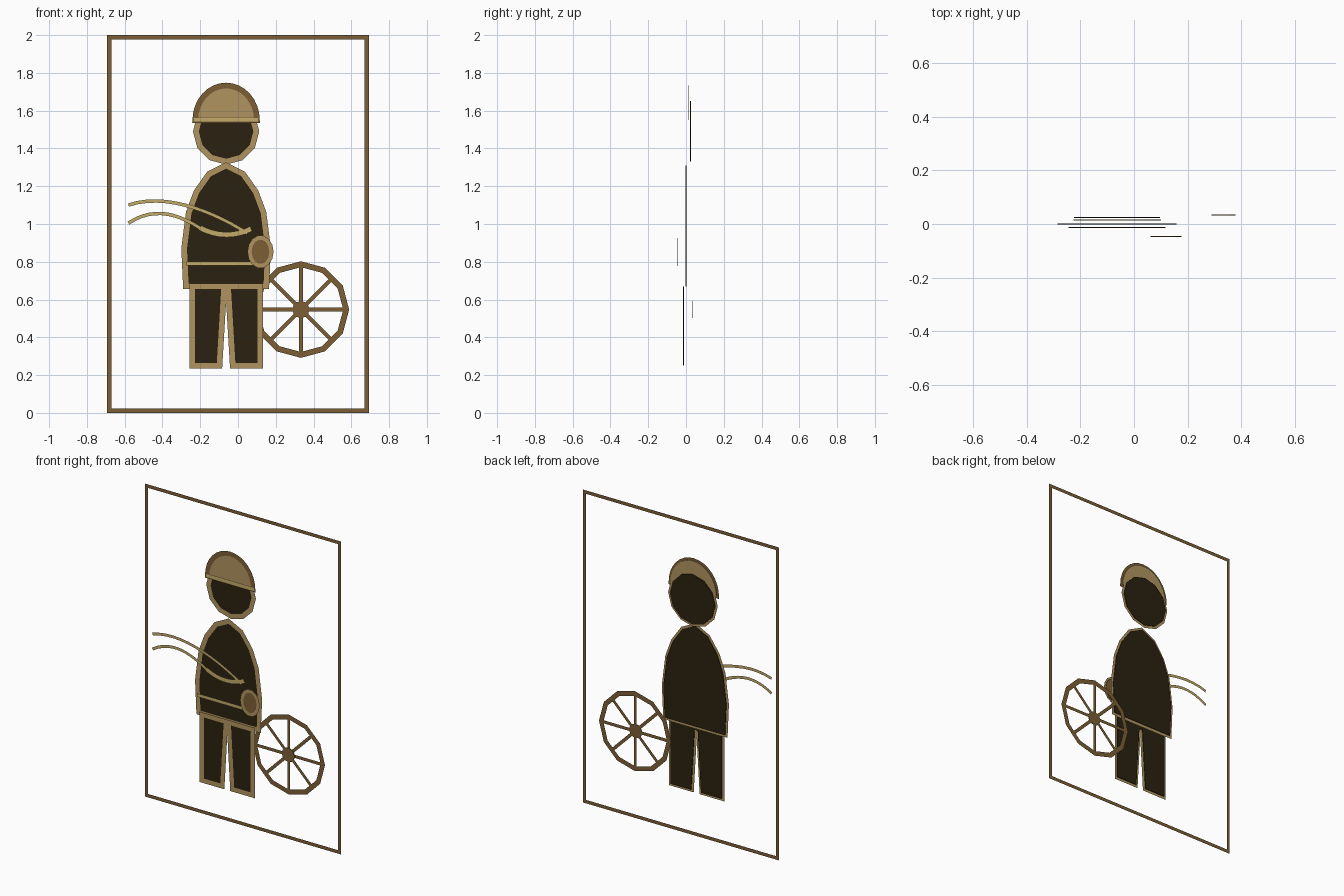
import bpy, bmesh, math
from mathutils import Vector
from mathutils.geometry import interpolate_bezier

cube = bpy.data.objects.get("Cube")
if cube:
    bpy.data.objects.remove(cube, do_unlink=True)


def material(name, rgb):
    linear = [((c / 255 + 0.055) / 1.055) ** 2.4 for c in rgb] + [1.0]
    mat = bpy.data.materials.new(name)
    mat.use_nodes = True
    mat.diffuse_color = linear
    mat.node_tree.nodes["Principled BSDF"].inputs["Base Color"].default_value = linear
    return mat


DARK = material("dark umber", (43, 33, 16))
TAN = material("tan", (176, 148, 96))
BROWN = material("brown", (124, 95, 53))
STRAW = material("pale straw", (196, 171, 106))

MID = -0.063      # centre line of the figure
LINE = 0.03       # outline width
THICK = 0.004     # panel thickness


def finish(bm, name, mat):
    mesh = bpy.data.meshes.new(name)
    bm.to_mesh(mesh)
    bm.free()
    mesh.materials.append(mat)
    obj = bpy.data.objects.new(name, mesh)
    bpy.context.collection.objects.link(obj)
    return obj


def panel(name, points, y, mat):
    """Thin filled plate from an (x, z) outline."""
    bm = bmesh.new()
    face = bm.faces.new([bm.verts.new((x, y - THICK / 2, z)) for x, z in points])
    out = bmesh.ops.extrude_face_region(bm, geom=[face])
    moved = [v for v in out["geom"] if isinstance(v, bmesh.types.BMVert)]
    bmesh.ops.translate(bm, verts=moved, vec=(0, THICK, 0))
    bmesh.ops.recalc_face_normals(bm, faces=bm.faces)
    return finish(bm, name, mat)


def ribbon(name, points, y, mat, width=LINE, closed=True):
    """Flat mitred strip following an (x, z) path."""
    pts = [Vector(p) for p in points]
    n = len(pts)
    bm = bmesh.new()
    pairs = []
    for i, p in enumerate(pts):
        before = pts[i - 1] if closed or i else p
        after = pts[(i + 1) % n] if closed or i < n - 1 else p
        a, b = (p - before), (after - p)
        a = a.normalized() if a.length else b.normalized()
        b = b.normalized() if b.length else a
        side = Vector((-a.y - b.y, a.x + b.x)).normalized()
        reach = width / 2 / max(side.dot(Vector((-a.y, a.x))), 0.5)
        pairs.append([bm.verts.new((q.x, y, q.y))
                      for q in (p + side * reach, p - side * reach)])
    for i in range(n if closed else n - 1):
        (l0, r0), (l1, r1) = pairs[i], pairs[(i + 1) % n]
        bm.faces.new((l0, r0, r1, l1))
    for f in bm.faces:
        f.normal_update()
        if f.normal.y > 0:
            f.normal_flip()
    return finish(bm, name, mat)


def arc(cx, cz, rx, rz, count, start=0.0, sweep=2 * math.pi):
    steps = count if sweep > 6 else count - 1
    return [(cx + rx * math.cos(start + sweep * i / steps),
             cz + rz * math.sin(start + sweep * i / steps)) for i in range(count)]


def mirrored(half):
    """Closed outline from (offset, z) points on one side of the centre line."""
    return ([(MID + x, z) for x, z in half]
            + [(MID - x, z) for x, z in reversed(half) if x > 0])


def curve(*controls):
    pts = interpolate_bezier(*[Vector((x, z, 0)) for x, z in controls], 14)
    return [(p.x, p.y) for p in pts]


# Picture frame
fx, inset = 0.693, 0.011
ribbon("frame", [(-fx + inset, inset), (fx - inset, inset),
                 (fx - inset, 2 - inset), (-fx + inset, 2 - inset)],
       0.05, BROWN, 2 * inset)

# Wheel with rim, four full-width spoke bars and a hub
wx, wz = 0.333, 0.547
ribbon("wheel_rim", arc(wx, wz, 0.24, 0.24, 12), 0.038, BROWN)
for i in range(4):
    c, s = (0.232 * f(math.pi * i / 4) for f in (math.cos, math.sin))
    ribbon("wheel_spokes_%d" % (i + 1), [(wx - c, wz - s), (wx + c, wz + s)],
           0.037, BROWN, 0.02, False)
panel("wheel_hub", arc(wx, wz, 0.045, 0.045, 12), 0.033, BROWN)

# Head
head = arc(MID, 1.49, 0.16, 0.16, 12)
panel("head", head, 0.024, DARK)
ribbon("head_outline", head, 0.020, TAN)

# Helmet with rim band
dome = arc(MID, 1.55, 0.163, 0.183, 17, 0, math.pi)
panel("helmet", dome, 0.015, TAN)
ribbon("helmet_outline", dome, 0.011, BROWN)
ribbon("helmet_band", [(MID - 0.17, 1.552), (MID + 0.17, 1.552)],
       0.008, STRAW, 0.02, False)

# Torso
torso = mirrored([(0, 1.31), (0.09, 1.265), (0.157, 1.17),
                  (0.198, 1.06), (0.222, 0.87), (0.213, 0.67)])
panel("torso", torso, 0.0, DARK)
ribbon("torso_outline", torso, -0.005, TAN)

# Trousers with a narrow gap between the legs
legs = mirrored([(0.012, 0.64), (0.035, 0.25), (0.18, 0.25), (0.18, 0.67)])
panel("trousers", legs, -0.013, DARK)
ribbon("trousers_outline", legs, -0.018, TAN)

# Belt
ribbon("belt", [(-0.272, 0.79), (0.15, 0.79)], -0.024, STRAW, 0.022, False)

# Reins and the strap they meet
ribbon("upper_rein", curve((-0.58, 1.1), (-0.38, 1.17), (-0.12, 1.06), (0.05, 0.95)),
       -0.035, STRAW, 0.018, False)
ribbon("lower_rein", curve((-0.58, 1.005), (-0.42, 1.11), (-0.28, 1.03), (-0.18, 0.965)),
       -0.035, STRAW, 0.018, False)
ribbon("rein_strap", curve((-0.2, 0.98), (-0.12, 0.935), (-0.02, 0.93), (0.07, 0.975)),
       -0.036, STRAW, 0.028, False)

# Hand
hand = arc(0.119, 0.853, 0.058, 0.076, 14)
panel("hand", hand, -0.046, BROWN)
ribbon("hand_outline", hand, -0.05, TAN, 0.022)
